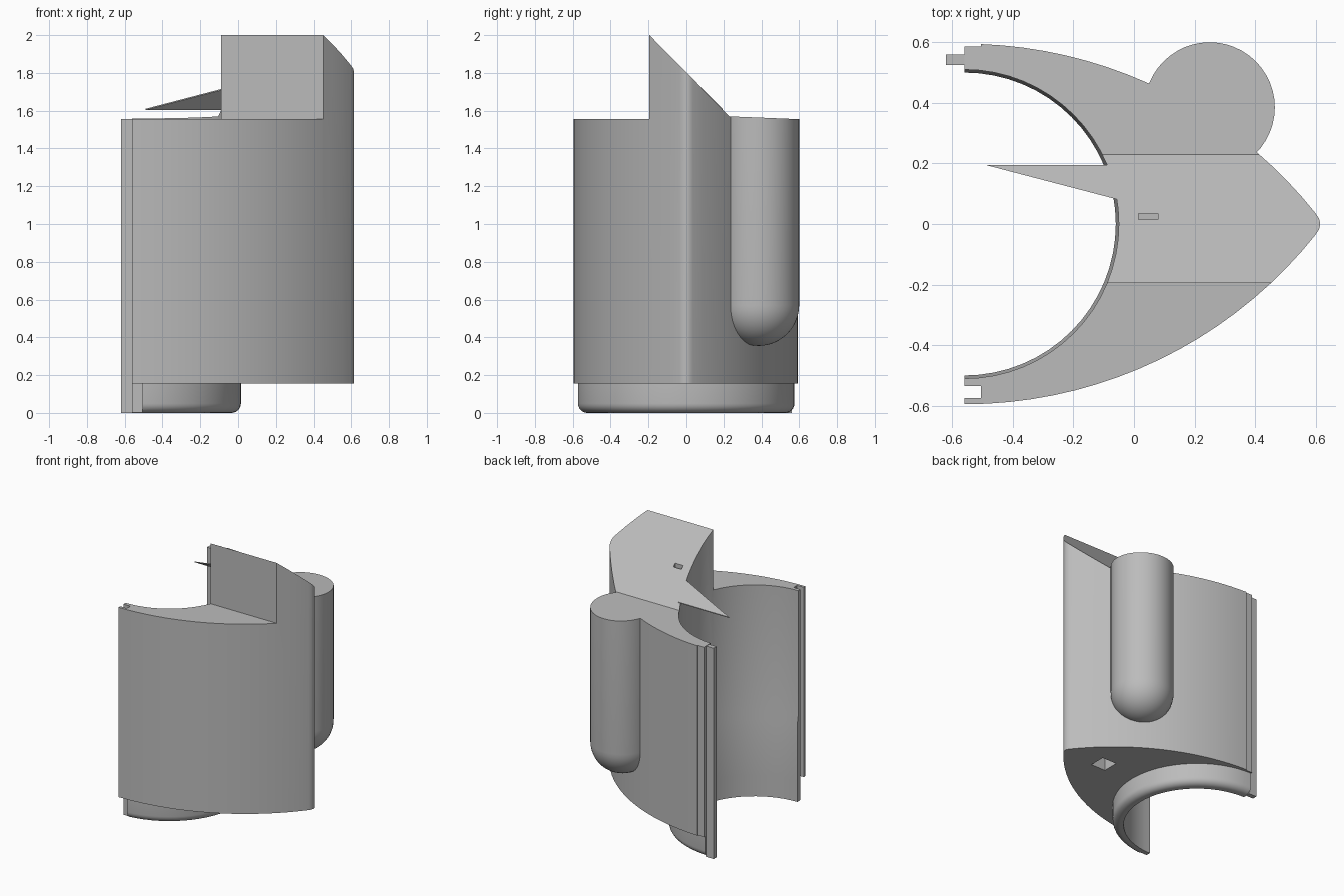
import bpy, bmesh, math

if "Cube" in bpy.data.objects:
    bpy.data.objects.remove(bpy.data.objects["Cube"])

grey = bpy.data.materials.new("plain_grey")
grey.diffuse_color = (0.5, 0.5, 0.5, 1)
grey.use_nodes = True
grey.node_tree.nodes["Principled BSDF"].inputs["Base Color"].default_value = grey.diffuse_color

CX = -0.56          # centre of the round recess
R_OUT = 1.481       # radius of both outer walls
C_OUT = 0.886       # sideways offset of their centres


def loft(name, loops):
    """Skin a list of equal-length loops and cap both ends."""
    bm = bmesh.new()
    rows = [[bm.verts.new(p) for p in loop] for loop in loops]
    n = len(rows[0])
    for a, b in zip(rows, rows[1:]):
        for i in range(n):
            j = (i + 1) % n
            bm.faces.new((a[i], a[j], b[j], b[i]))
    bm.faces.new(rows[0][::-1])
    bm.faces.new(rows[-1])
    bmesh.ops.recalc_face_normals(bm, faces=bm.faces)
    mesh = bpy.data.meshes.new(name)
    bm.to_mesh(mesh)
    bm.free()
    mesh.materials.append(grey)
    ob = bpy.data.objects.new(name, mesh)
    bpy.context.collection.objects.link(ob)
    return ob


def prism(name, pts, z0, z1):
    return loft(name, [[(x, y, z) for x, y in pts] for z in (z0, z1)])


def box(name, x0, x1, y0, y1, z0, z1):
    return prism(name, [(x0, y0), (x1, y0), (x1, y1), (x0, y1)], z0, z1)


def circle(cx, cy, r, z, n):
    return [(cx + r * math.cos(math.tau * i / n),
             cy + r * math.sin(math.tau * i / n), z) for i in range(n)]


def cut(ob, cutter):
    bpy.context.view_layer.objects.active = ob
    mod = ob.modifiers.new("cut", 'BOOLEAN')
    mod.operation = 'DIFFERENCE'
    mod.solver = 'EXACT'
    mod.object = cutter
    bpy.ops.object.modifier_apply(modifier=mod.name)


def smooth(ob):
    bpy.ops.object.select_all(action='DESELECT')
    ob.select_set(True)
    bpy.context.view_layer.objects.active = ob
    bpy.ops.object.shade_smooth_by_angle(angle=math.radians(30))


def wall(x0, x1, n=18):
    """Points on the front outer wall between two x positions."""
    a0, a1 = (math.asin((x - CX) / R_OUT) for x in (x0, x1))
    angles = [a0 + (a1 - a0) * i / n for i in range(n + 1)]
    return [(CX + R_OUT * math.sin(a), C_OUT - R_OUT * math.cos(a)) for a in angles]


# Cutters: stepped round recess, roof shape, slot, pocket and joint groove
recess = loft("recess_cutter", [circle(CX, 0, r, z, 64) for r, z in
              ((0.50, -0.1), (0.50, 0.57), (0.51, 0.635), (0.51, 2.4))])
roof = [(-1, 1.555), (-0.195, 1.555), (-0.195, 2.0), (0.23, 1.57),
        (0.6, 1.555), (1, 1.539), (1, 3), (-1, 3)]
roof_cutter = loft("roof_cutter", [[(x, y, z) for y, z in roof] for x in (-2, 2)])
slot = box("slot_cutter", 0.015, 0.08, 0.015, 0.035, 1.65, 2.3)
pocket = box("pocket_cutter", 0.23, 0.35, -0.035, 0.085, 0.0, 0.4)
groove = box("groove_cutter", -0.7, -0.505, -0.575, -0.535, -0.1, 2.4)

# Body: two curved walls meeting in a rounded ridge, with a stepped back end
front = wall(CX, 0.60)
back = [(x, -y) for x, y in wall(-0.505, 0.60)][::-1]
outline = (front + [(0.611, -0.018), (0.615, 0), (0.611, 0.018)] + back
           + [(-0.505, 0.586), (CX, 0.586)])
body = prism("body", outline, 0.155, 2.3)
for c in (recess, groove, roof_cutter, slot, pocket):
    cut(body, c)
smooth(body)

# Base ring: half ring with a rounded lower outer edge
profile = [(0.50, 0.155), (0.50, 0.0)]
profile += [(0.525 + 0.05 * math.sin(a), 0.05 - 0.05 * math.cos(a))
            for a in (math.pi / 2 * i / 6 for i in range(7))]
profile += [(0.575, 0.155)]
ring_angles = [-math.pi / 2 + math.pi * i / 32 for i in range(33)]
ring = loft("base_ring", [[(CX + r * math.cos(a), r * math.sin(a), z)
                           for r, z in profile] for a in ring_angles])
cut(ring, groove)
smooth(ring)

# Joint tongue along the back end
box("joint_tongue", -0.62, -0.555, 0.525, 0.56, 0.0, 1.555)

# Side column with a domed lower end
R = 0.215
dome = [(R * math.sin(a), 0.57 - R * math.cos(a))
        for a in (math.pi / 2 * i / 12 for i in range(1, 13))]
column = loft("side_column", [circle(0.25, 0.385, r, z, 48) for r, z in
              [(0.002, 0.57 - R)] + dome + [(R, 1.8)]])
cut(column, roof_cutter)
smooth(column)

# Pointed blade lying in the plane of the sloped top
tri = [(-0.49, 0.195), (-0.07, 0.195), (-0.05, 0.08)]
loft("pointed_blade", [[(x, y, 1.805 - y - d) for x, y in tri] for d in (0.006, 0.0)])

for c in (recess, roof_cutter, slot, pocket, groove):
    bpy.data.objects.remove(c)
